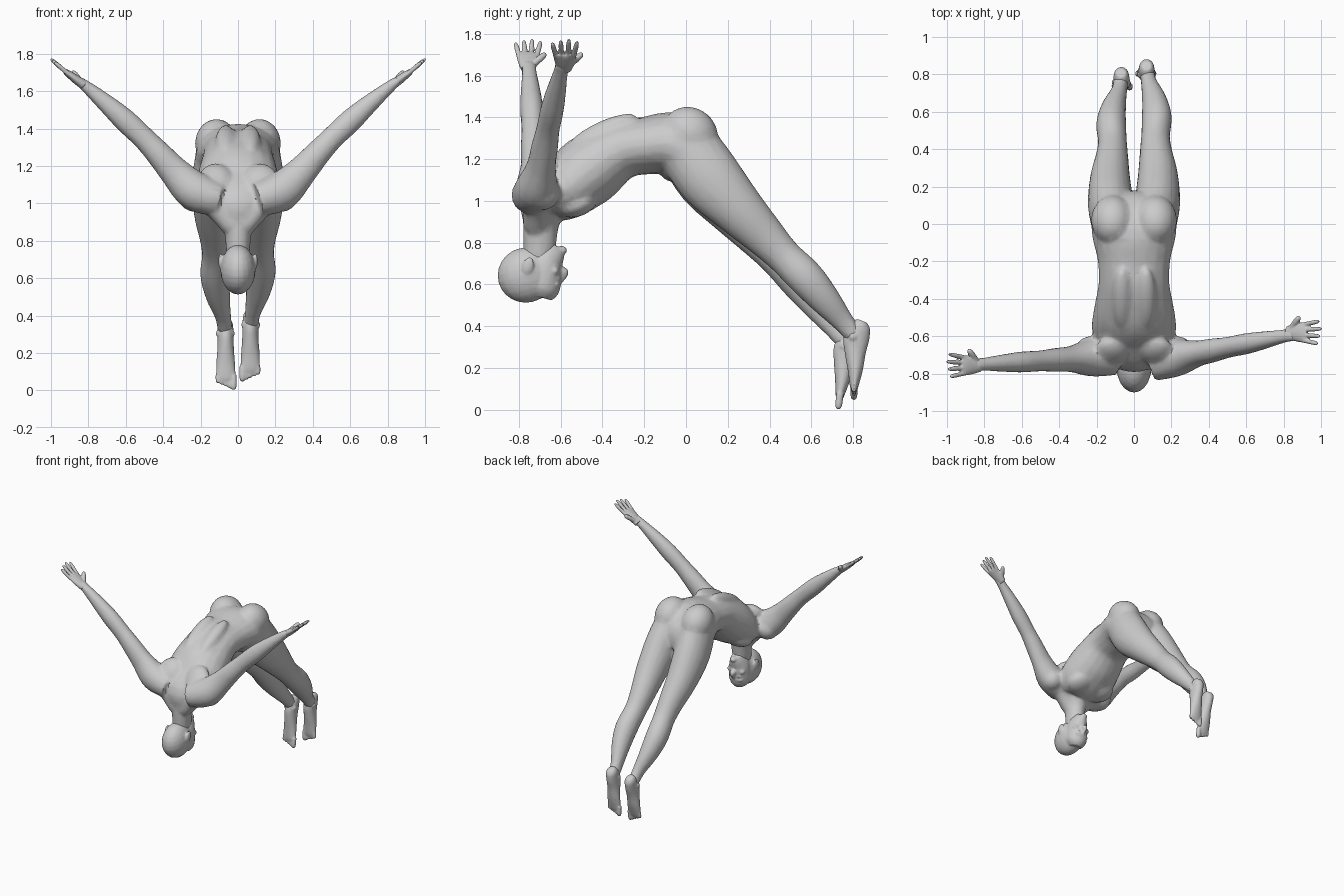
import bpy, bmesh, math
from mathutils import Vector, Matrix

old = bpy.data.objects.get("Cube")
if old:
    bpy.data.objects.remove(old, do_unlink=True)

skin = bpy.data.materials.new("plain grey skin")
skin.use_nodes = True
grey = (0.6, 0.6, 0.6, 1)
skin.diffuse_color = grey
skin.node_tree.nodes["Principled BSDF"].inputs["Base Color"].default_value = grey

X, Y = Vector((1, 0, 0)), Vector((0, 1, 0))
SIDES = 20


def spline(rows, steps=4):
    """Round off a list of rows with a Catmull-Rom curve."""
    rows = [Vector(r) for r in rows]
    padded = [rows[0]] + rows + [rows[-1]]
    out = []
    for a, b, c, d in zip(padded, padded[1:], padded[2:], padded[3:]):
        for i in range(steps):
            t = i / steps
            out.append(b + (c - a) * (t / 2) + (a * 2 - b * 5 + c * 4 - d) * (t * t / 2)
                       + (b * 3 - a - c * 3 + d) * (t ** 3 / 2))
    return out + [rows[-1]]


def loft(bm, rows, side=X):
    """Skin ovals along a path; rows are x, y, z, half width, half depth."""
    rows = spline(rows)
    rings = []
    for i, row in enumerate(rows):
        ahead, behind = rows[min(i + 1, len(rows) - 1)], rows[max(i - 1, 0)]
        along = Vector(ahead[:3]) - Vector(behind[:3])
        v = along.cross(side).normalized()
        u = v.cross(along).normalized()
        ring = []
        for k in range(SIDES):
            a = math.tau * k / SIDES
            ring.append(bm.verts.new(Vector(row[:3]) + u * row[3] * math.cos(a) + v * row[4] * math.sin(a)))
        rings.append(ring)
    for r, s in zip(rings, rings[1:]):
        for k in range(SIDES):
            j = (k + 1) % SIDES
            bm.faces.new((r[k], r[j], s[j], s[k]))
    bm.faces.new(rings[0])
    bm.faces.new(rings[-1])


def ball(bm, centre, radii, tilt=0):
    """Ellipsoid, tilted about the x axis."""
    m = Matrix.Translation(centre) @ Matrix.Rotation(math.radians(tilt), 4, 'X') @ Matrix.Diagonal((*radii, 1))
    bmesh.ops.create_uvsphere(bm, u_segments=20, v_segments=12, radius=1, matrix=m)


def digit(bm, start, end, r, side=X):
    """Finger or toe with a rounded tip and a slight knuckle."""
    a, b = Vector(start), Vector(end)
    marks = ((0, 1), (0.45, 0.95), (0.55, 1), (0.88, 0.8), (1, 0.35))
    loft(bm, [(*a.lerp(b, t), r * k, r * k) for t, k in marks], side)


def finish(name, bm, voxel, rounds, keep):
    """Fuse overlapping forms into one faceted skin."""
    bmesh.ops.recalc_face_normals(bm, faces=bm.faces)
    mesh = bpy.data.meshes.new(name)
    bm.to_mesh(mesh)
    bm.free()
    ob = bpy.data.objects.new(name, mesh)
    bpy.context.collection.objects.link(ob)
    mesh.materials.append(skin)
    fuse = ob.modifiers.new("fuse", 'REMESH')
    fuse.mode = 'VOXEL'
    fuse.voxel_size = voxel
    soft = ob.modifiers.new("soften", 'SMOOTH')
    soft.factor = 0.5
    soft.iterations = rounds
    ob.modifiers.new("facet", 'DECIMATE').ratio = keep
    bpy.ops.object.select_all(action='DESELECT')
    ob.select_set(True)
    bpy.context.view_layer.objects.active = ob
    bpy.ops.object.convert(target='MESH')
    bpy.ops.object.shade_smooth_by_angle(angle=math.radians(32))


def arm_y(s, x):
    """The left arm swings back, the right arm stays level."""
    return -0.70 + 0.2 * (x - 0.3) if s > 0 else -0.72 - 0.06 * (x - 0.3)


# Torso, from the neck base over the bent back to the crotch
body = bmesh.new()
torso = [(-.70, .90, .09, .08), (-.68, .99, .18, .115), (-.57, 1.06, .225, .15),
         (-.46, 1.15, .215, .17), (-.32, 1.24, .19, .142), (-.19, 1.265, .195, .138),
         (-.06, 1.27, .225, .155), (.03, 1.2, .22, .16), (.09, 1.1, .16, .1)]
loft(body, [(0, *r) for r in torso])

# Neck
loft(body, [(0, -.71, .70, .06, .07), (0, -.70, .8, .068, .08),
            (0, -.695, .88, .08, .085), (0, -.68, .98, .14, .1)])

leg = [(.11, .0, 1.27, .115, .15), (.125, .11, 1.11, .122, .155), (.128, .25, .955, .108, .125),
       (.118, .37, .83, .088, .1), (.115, .46, .735, .077, .085), (.122, .56, .635, .08, .088),
       (.108, .65, .53, .066, .075), (.08, .74, .42, .043, .052), (.07, .80, .35, .04, .045)]
arm = [(.10, 1.02, .10, .09), (.23, 1.065, .1, .105), (.335, 1.165, .07, .083),
       (.42, 1.26, .064, .07), (.5, 1.345, .056, .062), (.6, 1.44, .056, .062),
       (.70, 1.53, .047, .05), (.80, 1.615, .036, .034), (.86, 1.66, .038, .024)]

for s in (1, -1):
    # Legs, the right one trailing slightly lower
    rows = []
    for x, y, z, w, d in leg:
        k = y / 0.8
        rows.append((s * x, y + (.015 if s > 0 else -.035) * k, z - (0 if s > 0 else .025) * k, w, d))
    loft(body, rows)
    # Arms
    loft(body, [(s * x, arm_y(s, x), z, w, d) for x, z, w, d in arm], Y)
    # Buttocks, shoulder blades, back muscles and chest
    ball(body, (s * .115, .02, 1.32), (.115, .14, .125), -40)
    ball(body, (s * .12, -.68, 1.13), (.09, .1, .05), 50)
    ball(body, (s * .065, -.40, 1.33), (.055, .18, .05), 25)
    ball(body, (s * .1, -.52, .985), (.1, .1, .06), 20)
    # Collar slopes and shoulder caps
    loft(body, [(s * .03, -.72, .88, .06, .06), (s * .12, -.71, .99, .07, .07),
                (s * .22, -.70, 1.06, .08, .08)], Y)
    ball(body, (s * .235, -.69, 1.04), (.085, .09, .085))
finish("body", body, .012, 4, .22)

# Head hanging crown down, face towards the back
head = bmesh.new()
ball(head, (0, -.765, .645), (.094, .137, .132), 15)
loft(head, [(0, -.70, .54, .05, .06), (0, -.69, .58, .078, .085), (0, -.68, .65, .08, .085),
            (0, -.67, .71, .073, .08), (0, -.645, .76, .052, .07), (0, -.63, .79, .03, .045)])
ball(head, (0, -.595, .763), (.026, .026, .022))
ball(head, (0, -.62, .60), (.06, .022, .016))
# Nose and lips
loft(head, [(0, -.61, .605, .01, .012), (0, -.592, .635, .014, .018), (0, -.582, .66, .022, .02),
            (0, -.605, .672, .018, .016)])
for z in (.703, .722):
    ball(head, (0, -.603, z), (.03, .014, .009))
for s in (1, -1):
    # Eyes, cheekbones and ears
    ball(head, (s * .034, -.612, .628), (.017, .012, .009))
    ball(head, (s * .05, -.63, .665), (.024, .022, .02))
    ball(head, (s * .093, -.755, .69), (.012, .027, .042), -15)
finish("head", head, .007, 3, .3)

for s, label in ((1, "left"), (-1, "right")):
    # Hands with spread fingers, thumbs towards the back
    hand = bmesh.new()
    cy = arm_y(s, .9)

    def at(x, y, z):
        return s * x, cy + y, z

    loft(hand, [(*at(.82, 0, 1.63), .034, .026), (*at(.86, 0, 1.658), .046, .024),
                (*at(.90, 0, 1.688), .054, .02), (*at(.925, 0, 1.705), .048, .015)], Y)
    for i in range(4):
        off = (i - 1.5) / 1.5
        reach = 1 - .22 * abs(i - 1.8) / 1.8
        digit(hand, at(.905, off * .042, 1.69),
              at(.905 + .1 * reach, off * .06, 1.69 + .085 * reach), .0125, Y)
    digit(hand, at(.84, .02, 1.65), at(.885, .085, 1.705), .017)
    finish(label + "_hand", hand, .005, 2, .3)

    # Feet pointing down with the soles facing back
    foot = bmesh.new()
    drop, pull, lean = (0, 0, 0) if s > 0 else (.045, -.04, .1)

    def spot(x, y, z):
        return s * x, y + pull - lean * (.4 - z), z - drop

    loft(foot, [(*spot(*p), w, d) for p, w, d in (
        ((.068, .845, .425), .025, .025), ((.068, .835, .40), .04, .05),
        ((.066, .815, .34), .043, .062), ((.066, .81, .27), .044, .05),
        ((.066, .81, .19), .05, .036), ((.065, .805, .12), .052, .022),
        ((.065, .805, .095), .046, .015))])
    # Ankle bones
    for side in (1, -1):
        ball(foot, spot(.068 + side * .036, .80, .35), (.014, .02, .02))
    # Toes, the big one innermost
    for i in range(5):
        x = .024 + .021 * i
        digit(foot, spot(x, .805, .125), spot(x, .803, .048 + .009 * i), .018 if i == 0 else .0125)
    finish(label + "_foot", foot, .006, 2, .3)
